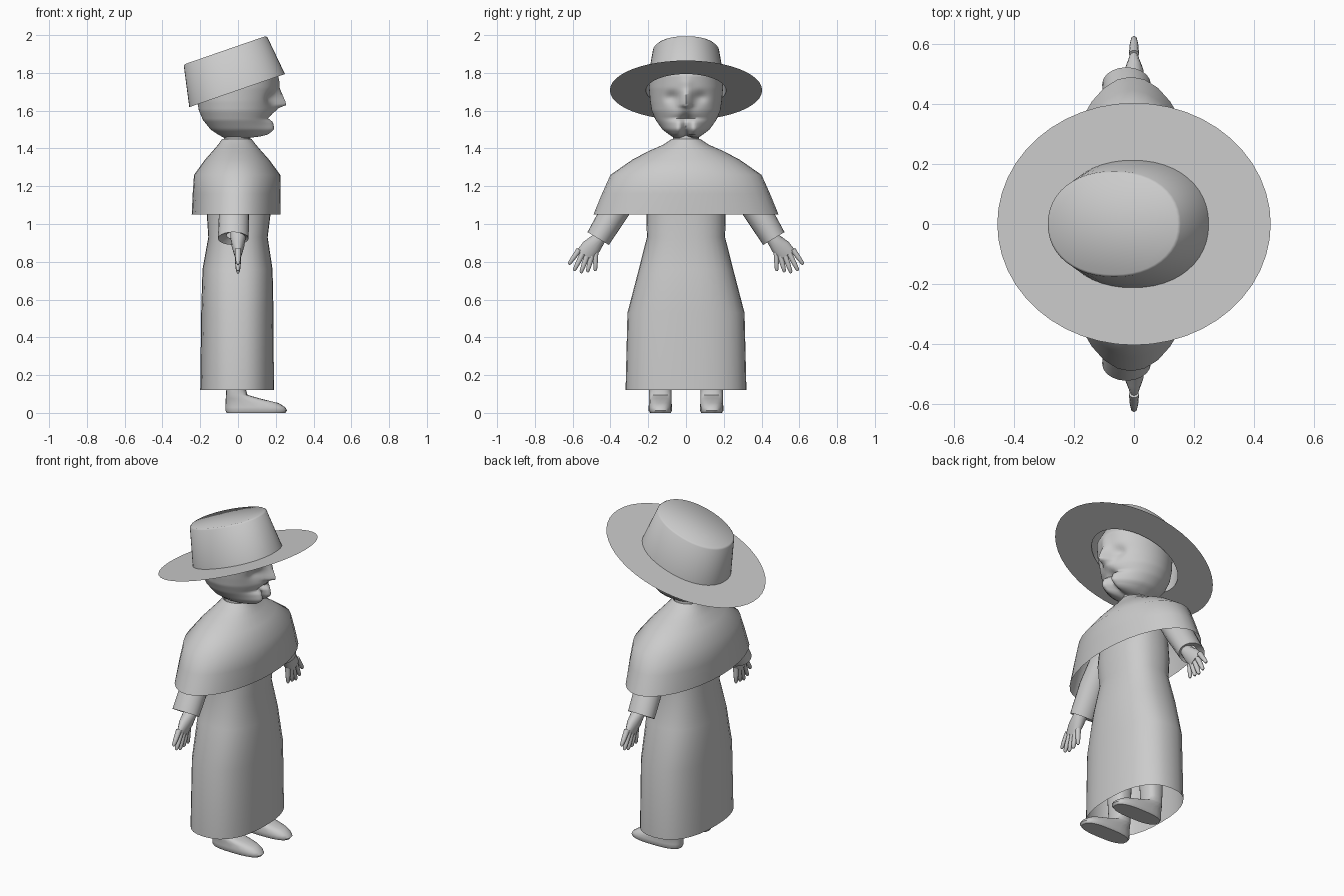
import bpy, bmesh, math
from mathutils import Vector, Matrix

grey = bpy.data.materials.new("light grey")
grey.diffuse_color = (0.6, 0.6, 0.6, 1)


def finish(bm, name, angle=50):
    bmesh.ops.recalc_face_normals(bm, faces=bm.faces)
    me = bpy.data.meshes.new(name)
    bm.to_mesh(me)
    bm.free()
    ob = bpy.data.objects.new(name, me)
    bpy.context.collection.objects.link(ob)
    me.materials.append(grey)
    bpy.ops.object.select_all(action='DESELECT')
    ob.select_set(True)
    bpy.context.view_layer.objects.active = ob
    bpy.ops.object.shade_smooth_by_angle(angle=math.radians(angle))
    return ob


def loft(name, rings, n=32, power=2.0, axis=(0, 0, 1), caps=(False, False), warp=None, matrix=None, angle=50):
    """Skin through superellipse rings (centre, x radius, other radius) set across the axis."""
    bm = bmesh.new()
    v_dir = Vector(axis).normalized().cross(Vector((1, 0, 0)))
    loops = []
    for c, ra, rb in rings:
        loop = []
        for i in range(n):
            t = 2 * math.pi * i / n
            cs, sn = math.cos(t), math.sin(t)
            a = math.copysign(abs(cs) ** (2 / power), cs) * ra
            b = math.copysign(abs(sn) ** (2 / power), sn) * rb
            p = Vector(c) + Vector((a, 0, 0)) + v_dir * b
            loop.append(bm.verts.new(warp(p) if warp else p))
        loops.append(loop)
    for lo, hi in zip(loops, loops[1:]):
        for i in range(n):
            j = (i + 1) % n
            bm.faces.new((lo[i], lo[j], hi[j], hi[i]))
    if caps[0]:
        bm.faces.new(loops[0])
    if caps[1]:
        bm.faces.new(loops[-1])
    if matrix:
        bm.transform(matrix)
    return finish(bm, name, angle)


def spans(rows, cy=0):
    """Rows of (z, back x, front x, half width) turned into rings."""
    return [((((b + f) / 2), cy, z), (f - b) / 2, w) for z, b, f, w in rows]


def sample(table, z):
    """Linear look-up in rows whose first column rises."""
    for r0, r1 in zip(table, table[1:]):
        if z <= r1[0]:
            k = (z - r0[0]) / (r1[0] - r0[0])
            return [a + (b - a) * k for a, b in zip(r0, r1)]
    return list(table[-1])


# Robe, open at the hem
loft("robe", spans([
    (0.12, -0.20, 0.19, 0.32), (0.53, -0.195, 0.188, 0.31), (0.76, -0.188, 0.183, 0.25),
    (0.93, -0.157, 0.157, 0.207), (1.05, -0.165, 0.172, 0.21), (1.25, -0.15, 0.15, 0.2),
    (1.38, -0.08, 0.08, 0.1)]), power=2.4)

# Shoulder cape
loft("cape", spans([
    (1.05, -0.245, 0.225, 0.49), (1.16, -0.24, 0.226, 0.445), (1.26, -0.233, 0.224, 0.40),
    (1.34, -0.175, 0.165, 0.285), (1.385, -0.135, 0.125, 0.20),
    (1.42, -0.105, 0.095, 0.12), (1.45, -0.085, 0.072, 0.075)]))

# Neck
loft("neck", spans([(1.40, -0.075, 0.065, 0.07), (1.50, -0.075, 0.065, 0.07)]), n=20)

# Head: skull outline with sculpted chin, mouth, nose and eye sockets
skull = [(1.455, -0.07, 0.07, 0.06), (1.47, -0.10, 0.12, 0.085), (1.50, -0.145, 0.155, 0.125),
         (1.55, -0.185, 0.165, 0.16), (1.60, -0.207, 0.18, 0.182), (1.65, -0.216, 0.19, 0.19),
         (1.72, -0.22, 0.205, 0.196), (1.79, -0.20, 0.212, 0.192), (1.85, -0.16, 0.18, 0.15),
         (1.89, -0.08, 0.10, 0.07)]
chin = [(1.45, 0), (1.466, 0.08), (1.48, 0.08), (1.51, 0.07), (1.54, 0.045), (1.56, 0.0),
        (1.58, 0.012), (1.60, 0.012), (1.63, 0)]
nose = [(1.59, 0), (1.615, 0.025), (1.628, 0.068), (1.645, 0.064), (1.72, 0.015), (1.75, 0.012), (1.79, 0)]


def bump(v, w):
    return math.exp(-(v / w) ** 2)


def face(p):
    if p.x > 0.02:
        p.x += sample(chin, p.z)[1] * bump(p.y / 0.075, 1) + sample(nose, p.z)[1] * bump(p.y, 0.028)
        p.x -= 0.022 * bump(abs(p.y) - 0.075, 0.035) * bump(p.z - 1.67, 0.03)
    return p


rows = [sample(skull, 1.455 + i * 0.0087) for i in range(51)]
loft("head", spans(rows), n=72, warp=face, caps=(True, True), angle=70)

# Hat: flat oval brim and tapering crown, tipped up at the front
tilt = Matrix.Translation((0, 0, 1.708)) @ Matrix.Rotation(math.radians(-19.1), 4, 'Y')
loft("hat_brim", [((0, 0, 0), 0.4815, 0.403), ((-0.003, 0, 0), 0.36, 0.30),
                  ((-0.005, 0, 0), 0.268, 0.212)], n=48, matrix=tilt)
loft("hat_crown", [((-0.005, 0, 0), 0.268, 0.212), ((0.005, 0, 0.215), 0.234, 0.176),
                   ((0.005, 0, 0.223), 0.225, 0.168)], n=48, power=2.15,
     caps=(False, True), matrix=tilt)

for s, side in ((1, "left"), (-1, "right")):
    # Sleeve and cuff
    d = Vector((0, 0.5 * s, -0.83)).normalized()

    def arm(y, z, x=0.0):
        return Vector((x, y * s, z))

    loft(side + "_sleeve", [(arm(0.22, 1.30, -0.01), 0.06, 0.06), (arm(0.37, 1.08, -0.02), 0.08, 0.075),
                            (arm(0.465, 0.923, -0.025), 0.081, 0.066),
                            (arm(0.455, 0.94, -0.02), 0.04, 0.035)], n=20, axis=d)

    # Palm, thin from front to back
    loft(side + "_palm", [(arm(0.42, 0.99), 0.04, 0.036), (arm(0.46, 0.925), 0.04, 0.036),
                          (arm(0.50, 0.88), 0.033, 0.05), (arm(0.535, 0.835), 0.018, 0.05)],
         n=16, axis=d, caps=(True, True))

    # Thumb and fingers
    for k, (y0, z0, y1, z1) in enumerate(((0.478, 0.868, 0.48, 0.75), (0.50, 0.83, 0.522, 0.745),
                                          (0.522, 0.838, 0.557, 0.74), (0.545, 0.848, 0.593, 0.752),
                                          (0.565, 0.865, 0.621, 0.786))):
        a, b = arm(y0, z0), arm(y1, z1)
        loft(f"{side}_finger_{k}", [(a, 0.017, 0.016), (a.lerp(b, 0.6), 0.014, 0.013),
                                    (a.lerp(b, 0.92), 0.010, 0.010), (b, 0.005, 0.005)],
             n=10, axis=b - a, caps=(True, True))

    # Bare leg and foot
    loft(side + "_leg", spans([
        (0.0, -0.06, 0.25, 0.055), (0.012, -0.066, 0.26, 0.062), (0.03, -0.066, 0.25, 0.062),
        (0.052, -0.066, 0.215, 0.06), (0.075, -0.065, 0.12, 0.06), (0.095, -0.063, 0.05, 0.06),
        (0.125, -0.062, 0.042, 0.06), (0.5, -0.07, 0.06, 0.075)], cy=0.136 * s),
        n=24, power=2.6, caps=(True, True))
